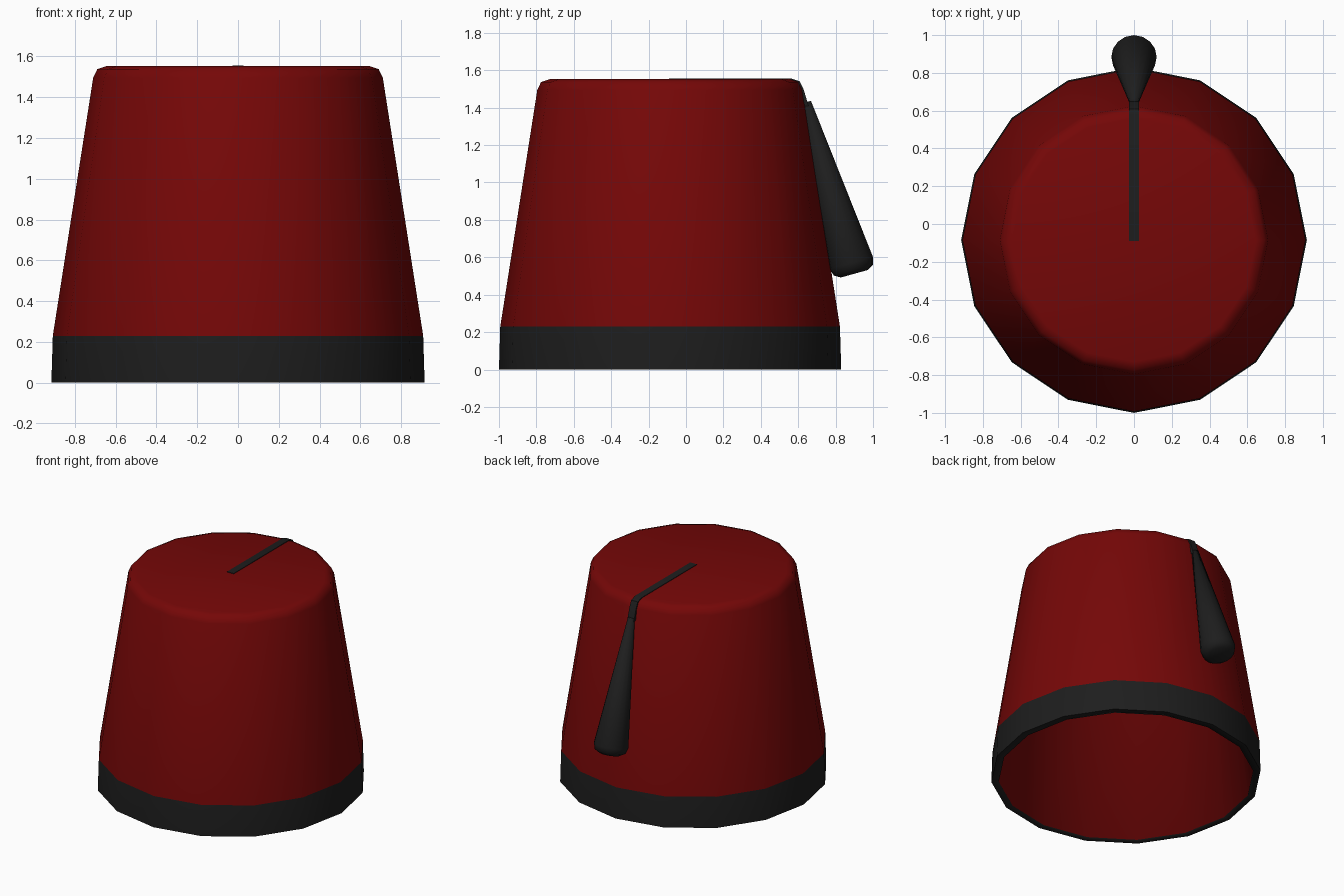
import bpy, bmesh, math
from mathutils import Vector, Matrix

if "Cube" in bpy.data.objects:
    bpy.data.objects.remove(bpy.data.objects["Cube"])

CY = -0.085  # hat axis sits slightly forward of the origin


def material(name, rgb):
    m = bpy.data.materials.new(name)
    m.diffuse_color = (*rgb, 1)
    m.use_nodes = True
    m.node_tree.nodes["Principled BSDF"].inputs["Base Color"].default_value = m.diffuse_color
    return m


red = material("dark red felt", (0.178, 0.0022, 0.0022))
black = material("black trim", (0.0125, 0.0125, 0.0125))


def finish(name, bm, mats, angle):
    bmesh.ops.recalc_face_normals(bm, faces=bm.faces)
    me = bpy.data.meshes.new(name)
    bm.to_mesh(me)
    bm.free()
    ob = bpy.data.objects.new(name, me)
    bpy.context.collection.objects.link(ob)
    for m in mats:
        me.materials.append(m)
    bpy.ops.object.select_all(action='DESELECT')
    ob.select_set(True)
    bpy.context.view_layer.objects.active = ob
    bpy.ops.object.shade_smooth_by_angle(angle=math.radians(angle))
    return ob


def lathe(profile, sides):
    """Revolve (radius, z) points around z and cap both open ends."""
    bm = bmesh.new()
    rings = []
    for r, z in profile:
        rings.append([bm.verts.new((r * math.cos(2 * math.pi * i / sides),
                                    r * math.sin(2 * math.pi * i / sides), z))
                      for i in range(sides)])
    for a, b in zip(rings, rings[1:]):
        for i in range(sides):
            j = (i + 1) % sides
            bm.faces.new((a[i], a[j], b[j], b[i]))
    bm.faces.new(rings[0])
    bm.faces.new(rings[-1])
    return bm


# Hat shell: inner lining, bottom rim, band, tapered wall, rounded crown
hat_profile = [(0.735, 1.05), (0.865, 0.0), (0.915, 0.0),
               (0.908, 0.23), (0.71, 1.495), (0.69, 1.537), (0.645, 1.552)]
hat = lathe(hat_profile, 16)
for f in hat.faces:
    c = f.calc_center_median()
    # black band: low faces on the outside, plus the rim underneath
    if c.z < 0.2 and c.xy.length > 0.84:
        f.material_index = 1
bmesh.ops.translate(hat, verts=hat.verts, vec=(0, CY, 0))
finish("hat_body", hat, [red, black], 85)

# Cord: flat ribbon from the crown centre over the back edge
outer = [(CY - 0.005, 1.556), (0.563, 1.556), (0.608, 1.541),
         (0.629, 1.497), (0.655, 1.41)]
cord = bmesh.new()
sections = []
for k, (y, z) in enumerate(outer):
    dy, dz = (0, -0.02) if k < 2 else (-0.015, -0.015) if k == 2 else (-0.02, 0)
    sections.append([cord.verts.new(p) for p in (
        (-0.027, y, z), (0.027, y, z),
        (0.027, y + dy, z + dz), (-0.027, y + dy, z + dz))])
for a, b in zip(sections, sections[1:]):
    for i in range(4):
        j = (i + 1) % 4
        cord.faces.new((a[i], a[j], b[j], b[i]))
cord.faces.new(sections[0])
cord.faces.new(sections[-1])
finish("cord", cord, [black], 40)

# Tassel: slim cone with rounded lower edge, leaning along the back wall
top, bottom = Vector((0, 0.645, 1.43)), Vector((0, 0.9, 0.512))
length = (bottom - top).length
tassel = lathe([(0.024, 0), (0.12, length - 0.06),
                (0.108, length - 0.02), (0.075, length)], 16)
turn = Vector((0, 0, 1)).rotation_difference(bottom - top).to_matrix().to_4x4()
bmesh.ops.transform(tassel, verts=tassel.verts, matrix=Matrix.Translation(top) @ turn)
finish("tassel", tassel, [black], 85)
